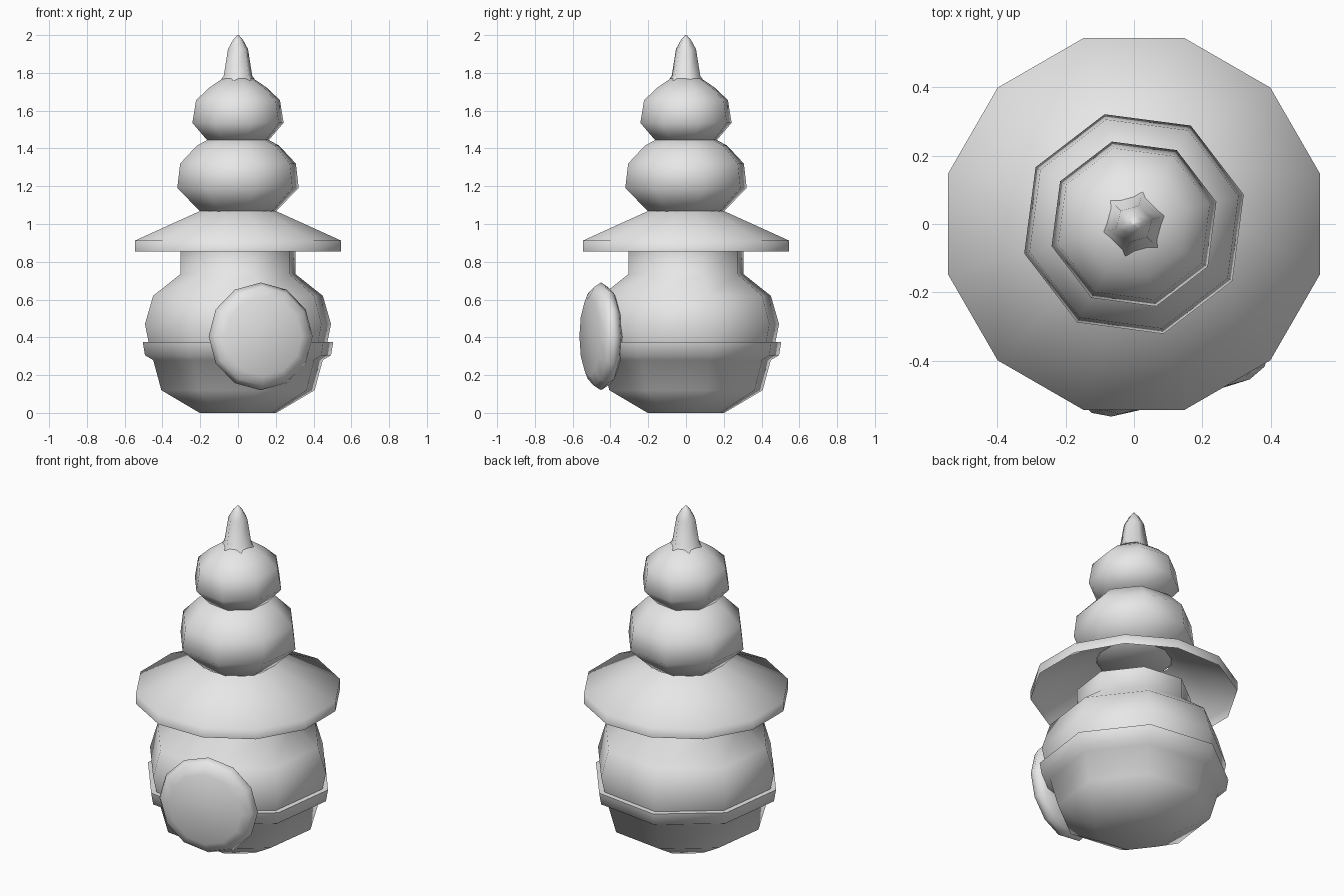
import bpy, bmesh, math
from mathutils import Matrix

cube = bpy.data.objects.get("Cube")
if cube:
    bpy.data.objects.remove(cube, do_unlink=True)

grey = bpy.data.materials.new("light_grey")
grey.use_nodes = True
COLOUR = (0.8, 0.8, 0.8, 1)
grey.diffuse_color = COLOUR
grey.node_tree.nodes["Principled BSDF"].inputs["Base Color"].default_value = COLOUR
TURN = math.radians(15)


def lathe(name, profile, sides, caps=True, turn=TURN, matrix=None):
    """Turn a (radius, height) profile, listed bottom to top, into a faceted solid."""
    bm = bmesh.new()
    rings = []
    for r, z in profile:
        angles = [turn + math.tau * i / sides for i in range(sides)]
        rings.append([bm.verts.new((r * math.cos(a), r * math.sin(a), z)) for a in angles])
    for low, high in zip(rings, rings[1:]):
        for i in range(sides):
            j = (i + 1) % sides
            bm.faces.new((low[i], low[j], high[j], high[i]))
    if caps:
        bm.faces.new(rings[0][::-1])
        bm.faces.new(rings[-1])
    if matrix:
        bm.transform(matrix)
    mesh = bpy.data.meshes.new(name)
    bm.to_mesh(mesh)
    bm.free()
    mesh.materials.append(grey)
    obj = bpy.data.objects.new(name, mesh)
    bpy.context.collection.objects.link(obj)
    bpy.ops.object.select_all(action="DESELECT")
    obj.select_set(True)
    bpy.context.view_layer.objects.active = obj
    bpy.ops.object.shade_smooth_by_angle(angle=math.radians(75))
    return obj


# Round pot with a protruding belt and a narrow neck
lathe("pot_body", [(0.21, 0), (0.42, 0.12), (0.465, 0.28), (0.51, 0.305),
                   (0.522, 0.375), (0.49, 0.375), (0.51, 0.47), (0.465, 0.62),
                   (0.315, 0.735), (0.315, 0.855)], 8)

# Wide hollow roof with an upright rim
lathe("roof", [(0.565, 0.855), (0.565, 0.912), (0.205, 1.07)], 12, caps=False)

# Two stacked bulbs
lathe("lower_bulb", [(0.205, 1.065), (0.333, 1.19), (0.317, 1.32),
                     (0.225, 1.415), (0.14, 1.46)], 8)
lathe("upper_bulb", [(0.17, 1.445), (0.25, 1.535), (0.23, 1.655),
                     (0.16, 1.72), (0.085, 1.77)], 8)

# Pointed finial
lathe("finial", [(0.11, 1.74), (0.078, 1.785), (0.055, 1.926),
                 (0.027, 1.975), (0.004, 2.0)], 6)

# Lens-shaped disc on the front, facing slightly to the left
half = [(0.21, 0.062), (0.262, 0.037), (0.285, 0)]
lens = [(r, -z) for r, z in half[:-1]] + half[::-1]
place = (Matrix.Translation((0.12, -0.45, 0.405)) @ Matrix.Rotation(TURN, 4, "Z")
         @ Matrix.Rotation(math.pi / 2, 4, "X"))
lathe("front_disc", [(0.01, -0.07)] + lens + [(0.01, 0.07)], 12, turn=0, matrix=place)
